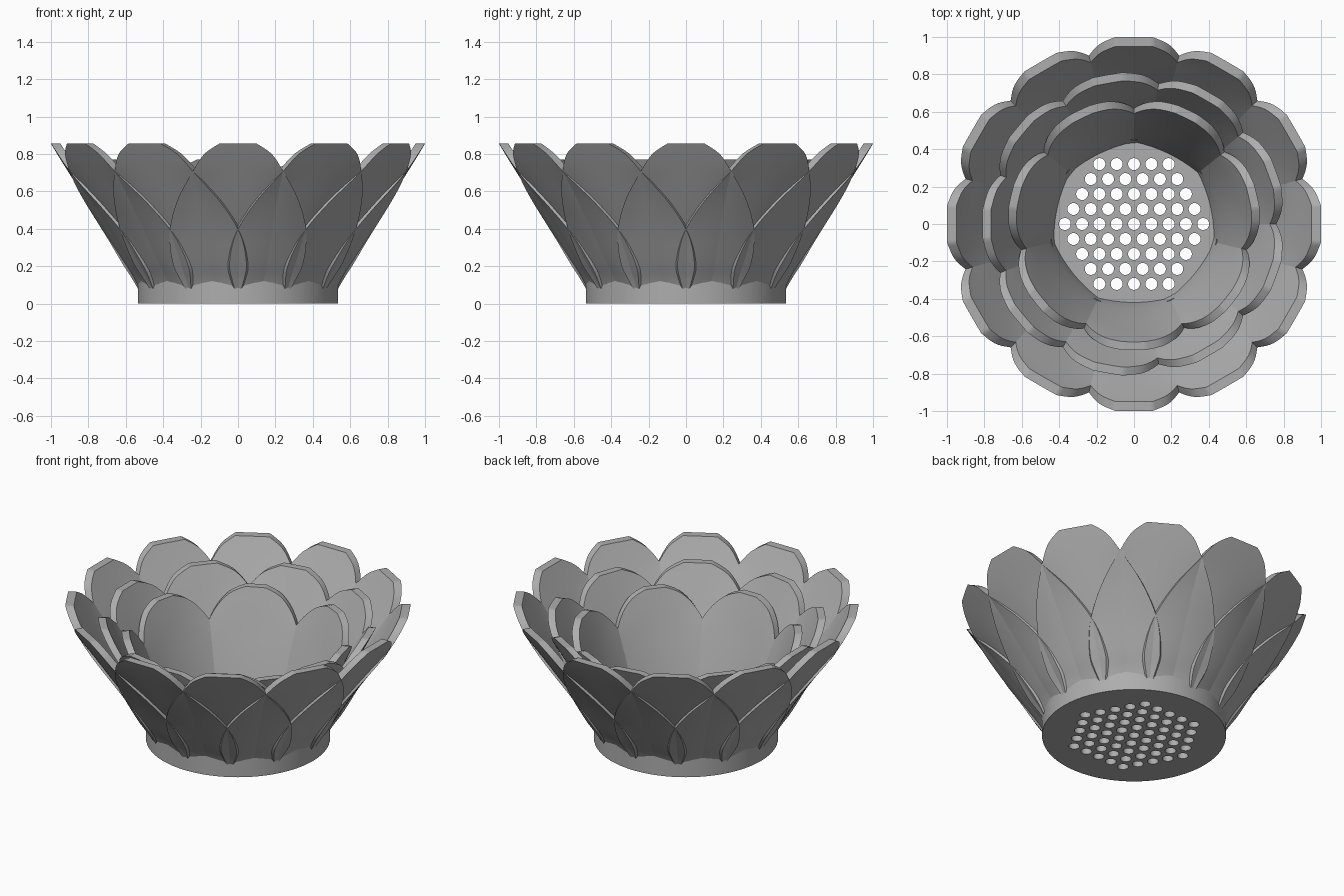
import bpy, bmesh, math
from mathutils import Matrix, Vector

cube = bpy.data.objects.get("Cube")
if cube:
    bpy.data.objects.remove(cube, do_unlink=True)

grey = bpy.data.materials.new("plain_grey")
grey.use_nodes = True
grey.diffuse_color = (0.42, 0.42, 0.42, 1)
grey.node_tree.nodes["Principled BSDF"].inputs["Base Color"].default_value = grey.diffuse_color


def make_object(name, bm):
    bmesh.ops.recalc_face_normals(bm, faces=bm.faces)
    mesh = bpy.data.meshes.new(name)
    bm.to_mesh(mesh)
    bm.free()
    mesh.materials.append(grey)
    obj = bpy.data.objects.new(name, mesh)
    bpy.context.collection.objects.link(obj)
    return obj


def smooth(obj):
    bpy.ops.object.select_all(action='DESELECT')
    obj.select_set(True)
    bpy.context.view_layer.objects.active = obj
    bpy.ops.object.shade_smooth_by_angle(angle=math.radians(35))


def refine(points, steps=4):
    """Catmull-Rom interpolation through the profile points."""
    pts = [Vector(p) for p in points]
    pts = [pts[0]] + pts + [pts[-1]]
    out = []
    for a, b, c, d in zip(pts, pts[1:], pts[2:], pts[3:]):
        for i in range(steps):
            t = i / steps
            out.append(b + 0.5 * t * ((c - a) + t * ((2 * a - 5 * b + 4 * c - d)
                       + t * (3 * (b - c) + d - a))))
    return out + [pts[-1]]


def petal_ring(name, count, start, thickness, profile, columns=14):
    """Profile points are height, radius, half width and cupping."""
    bm = bmesh.new()
    rows = []
    for z, radius, half, cup in refine(profile):
        ys = [half * (2 * i / columns - 1) for i in range(columns + 1)]
        rows.append([bm.verts.new((radius - cup * y * y, y, z)) for y in ys])
    for low, high in zip(rows, rows[1:]):
        for i in range(columns):
            bm.faces.new((low[i], low[i + 1], high[i + 1], high[i]))
    # Thicken towards the centre so the top stays level
    result = bmesh.ops.extrude_face_region(bm, geom=bm.faces[:], use_keep_orig=True)
    inner = [g for g in result["geom"] if isinstance(g, bmesh.types.BMVert)]
    bmesh.ops.translate(bm, verts=inner, vec=(-thickness, 0, 0))
    first = make_object(name + "_1", bm)
    smooth(first)
    for k in range(count):
        obj = first if k == 0 else first.copy()
        obj.name = f"{name}_{k + 1}"
        if k:
            bpy.context.collection.objects.link(obj)
        obj.rotation_euler.z = math.radians(start + 360 * k / count)


# Three rings of overlapping petals
petal_ring("outer_petal", 12, 0, 0.05, [
    (0.02, 0.475, 0.25, 0.65), (0.13, 0.535, 0.31, 0.65), (0.22, 0.597, 0.35, 0.66),
    (0.38, 0.70, 0.366, 0.62), (0.55, 0.81, 0.325, 0.45), (0.71, 0.911, 0.24, 0.15),
    (0.80, 0.967, 0.18, 0.1), (0.855, 1.0, 0.10, 0.1)])
petal_ring("middle_petal", 9, 60, 0.045, [
    (0.03, 0.46, 0.22, 0.65), (0.20, 0.53, 0.29, 0.65), (0.40, 0.625, 0.32, 0.6),
    (0.55, 0.70, 0.295, 0.45), (0.64, 0.745, 0.25, 0.3), (0.72, 0.785, 0.18, 0.2),
    (0.77, 0.81, 0.08, 0.2)])
petal_ring("inner_petal", 7, -90, 0.045, [
    (0.03, 0.455, 0.21, 0.65), (0.15, 0.485, 0.26, 0.65), (0.30, 0.535, 0.29, 0.6),
    (0.45, 0.59, 0.272, 0.55), (0.56, 0.63, 0.225, 0.4), (0.64, 0.66, 0.15, 0.3),
    (0.68, 0.675, 0.06, 0.3)])

# Round base with a raised wall around a sunken floor
bm = bmesh.new()
outline = [(0, 0), (0.535, 0), (0.535, 0.13), (0.45, 0.13), (0.45, 0.07), (0, 0.07)]
verts = [bm.verts.new((r, 0, z)) for r, z in outline]
edges = [bm.edges.new(pair) for pair in zip(verts, verts[1:])]
bmesh.ops.spin(bm, geom=verts + edges, axis=(0, 0, 1), cent=(0, 0, 0),
               angle=math.tau, steps=72, use_merge=True)
bmesh.ops.remove_doubles(bm, verts=bm.verts, dist=0.0001)
base = make_object("drain_base", bm)

# Hexagonal pattern of drain holes
bm = bmesh.new()
pitch = 0.0925
for row in range(-4, 5):
    holes = 9 - abs(row)
    for i in range(holes):
        spot = Vector(((i - (holes - 1) / 2) * pitch, row * pitch * math.sin(math.pi / 3), 0.04))
        bmesh.ops.create_cone(bm, cap_ends=True, segments=20, radius1=0.032, radius2=0.032,
                              depth=0.2, matrix=Matrix.Translation(spot))
cutter = make_object("hole_cutter", bm)
cutter.hide_render = True
cut = base.modifiers.new("drain_holes", 'BOOLEAN')
cut.object = cutter
cut.solver = 'EXACT'
bpy.context.view_layer.objects.active = base
bpy.ops.object.modifier_apply(modifier=cut.name)
bpy.data.objects.remove(cutter, do_unlink=True)
smooth(base)
